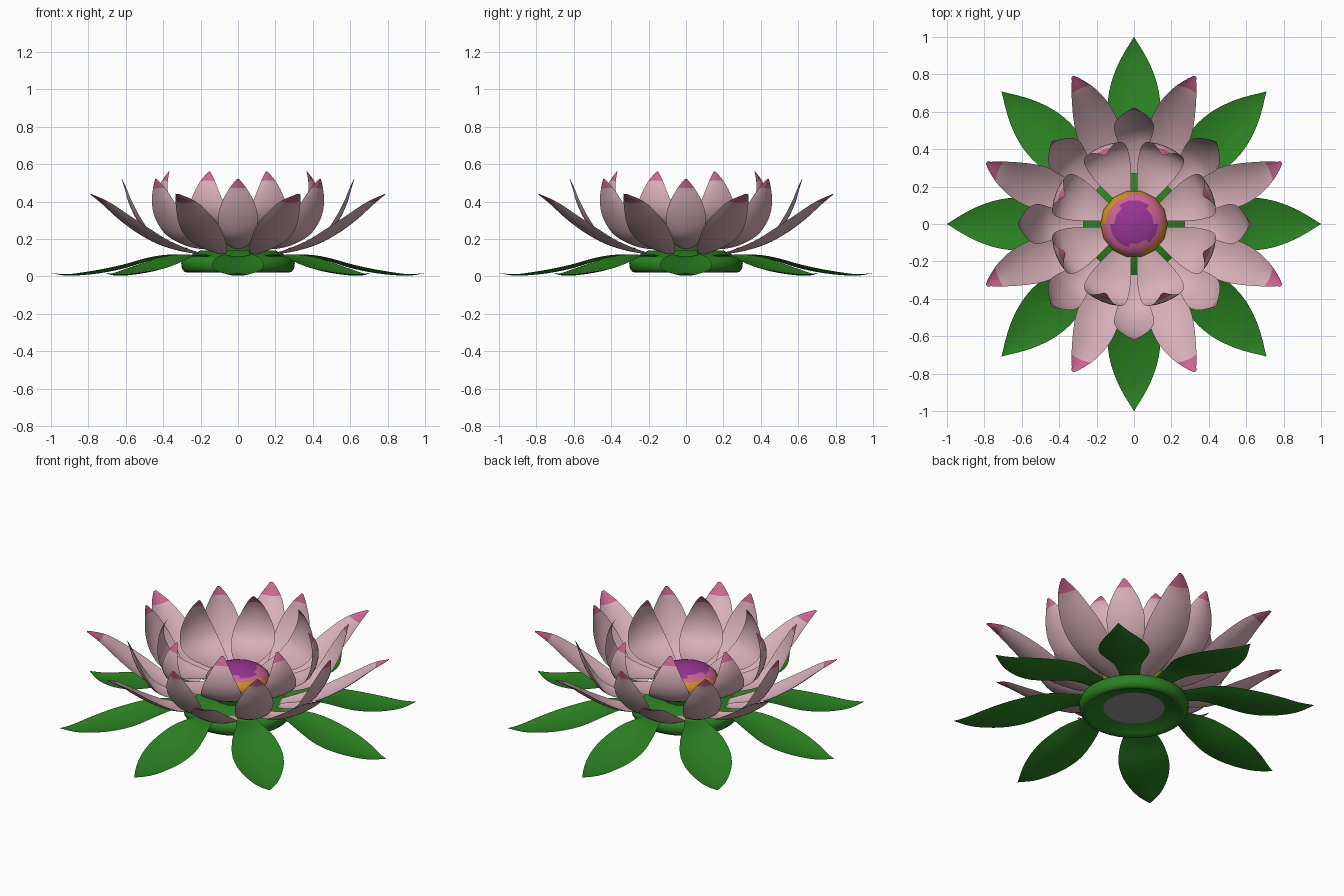
import bpy, math
from mathutils import Vector

cube = bpy.data.objects.get("Cube")
if cube:
    bpy.data.objects.remove(cube, do_unlink=True)


def material(name, rgb):
    m = bpy.data.materials.new(name)
    m.use_nodes = True
    m.diffuse_color = (*rgb, 1)
    m.node_tree.nodes["Principled BSDF"].inputs["Base Color"].default_value = (*rgb, 1)
    return m


LEAF = material("leaf green", (0.024, 0.22, 0.016))
PETAL = material("pale pink", (0.68, 0.43, 0.48))
TIP = material("rose pink", (0.6, 0.13, 0.28))
GOLD = material("golden orange", (0.62, 0.29, 0.015))
PURPLE = material("purple", (0.32, 0.035, 0.3))
LIME = material("lime green", (0.4, 0.5, 0.03))
GREY = material("grey", (0.3, 0.3, 0.3))


def make_mesh(name, verts, faces, mats):
    mesh = bpy.data.meshes.new(name)
    mesh.from_pydata(verts, [], faces)
    for m in mats:
        mesh.materials.append(m)
    mesh.shade_smooth()
    return mesh


def place(name, mesh, angle=0):
    ob = bpy.data.objects.new(name, mesh)
    ob.rotation_euler.z = angle
    bpy.context.scene.collection.objects.link(ob)
    return ob


def spline(points, t):
    """Smooth curve through the points, with t from 0 to 1."""
    n = len(points) - 1
    i = min(int(t * n), n - 1)
    u = t * n - i
    a, b, c, d = (Vector(points[max(0, min(n, i + k))]) for k in (-1, 0, 1, 2))
    m0, m1 = (c - a) / 2, (d - b) / 2
    return (b * (2*u**3 - 3*u**2 + 1) + m0 * (u**3 - 2*u**2 + u)
            + c * (3*u**2 - 2*u**3) + m1 * (u**3 - u**2))


def blade(name, points, cup, mats, tip_start=1.0, bow=0.0, rows=20, cols=8):
    """Cupped petal or leaf along +x; each point is radius, height, half width.
    bow bends it sideways."""
    verts, faces = [], []
    for r in range(rows + 1):
        t = r / rows
        p = spline(points, t)
        d = spline(points, min(1, t + 0.02)) - spline(points, max(0, t - 0.02))
        normal = Vector((-d.y, d.x)).normalized()
        half = max(p.z, 0.001)
        side = bow * math.sin(math.pi * t * t)
        for c in range(cols + 1):
            s = 2 * c / cols - 1
            lift = cup * half * s * s
            verts.append((p.x + normal.x * lift, half * s + side, p.y + normal.y * lift))
    w = cols + 1
    for r in range(rows):
        for c in range(cols):
            a = r * w + c
            faces.append((a, a + w, a + w + 1, a + 1))
    mesh = make_mesh(name, verts, faces, mats)
    for i, poly in enumerate(mesh.polygons):
        if (i // cols + 0.5) / rows > tip_start:
            poly.material_index = 1
    return mesh


def ring_of(name, meshes, offset):
    """Eight copies around the centre, taking the meshes in turn."""
    for k in range(8):
        place(f"{name}_{k + 1}", meshes[k % len(meshes)], math.radians(45 * k + offset))


def lathe(name, profile, sides, mats, bands):
    """Turn a radius, height profile; bands gives a material slot per segment."""
    verts = [(r * math.cos(2 * math.pi * k / sides), r * math.sin(2 * math.pi * k / sides), z)
             for r, z in profile for k in range(sides)]
    faces, slots = [], []
    for i in range(len(profile) - 1):
        for k in range(sides):
            n = (k + 1) % sides
            faces.append((i*sides + k, i*sides + n, (i+1)*sides + n, (i+1)*sides + k))
            slots.append(bands[i])
    mesh = make_mesh(name, verts, faces, mats)
    mesh.polygons.foreach_set("material_index", slots)
    ob = place(name, mesh)
    bpy.context.view_layer.objects.active = ob
    bpy.ops.object.select_all(action='DESELECT')
    ob.select_set(True)
    bpy.ops.object.shade_smooth_by_angle(angle=math.radians(50))
    return ob


# Drooping leaves
leaf = blade("leaf", [(0.2, 0.1, 0.05), (0.35, 0.107, 0.07), (0.47, 0.085, 0.115),
                      (0.6, 0.045, 0.14), (0.72, 0.02, 0.13), (0.83, 0.007, 0.095),
                      (0.92, 0.004, 0.05), (1.0, 0.018, 0.0)], 0.15, [LEAF])
ring_of("leaf", [leaf], 0)

# Three whorls of petals, widest spread to most upright
outer_shape = [(0.24, 0.12, 0.035), (0.34, 0.137, 0.075), (0.46, 0.175, 0.105),
               (0.57, 0.235, 0.116), (0.67, 0.305, 0.1), (0.77, 0.385, 0.062),
               (0.855, 0.44, 0.008)]
outer = [blade("outer_petal", outer_shape, 0.22, [PETAL, TIP], 0.87, bow)
         for bow in (-0.02, 0.02)]
ring_of("outer_petal", outer, 22.5)

middle = blade("middle_petal", [(0.27, 0.145, 0.03), (0.37, 0.162, 0.062), (0.47, 0.21, 0.092),
                                (0.54, 0.3, 0.107), (0.583, 0.39, 0.086),
                                (0.605, 0.465, 0.048), (0.622, 0.52, 0.006)],
               0.22, [PETAL, TIP], 0.85)
ring_of("middle_petal", [middle], 0)

# The inner whorl springs from the seed head, level before it turns up
inner = blade("inner_petal", [(0.15, 0.235, 0.045), (0.24, 0.238, 0.082), (0.33, 0.25, 0.112),
                              (0.41, 0.295, 0.122), (0.445, 0.37, 0.106),
                              (0.447, 0.45, 0.073), (0.428, 0.515, 0.04), (0.4, 0.56, 0.006)],
              0.15, [PETAL, TIP], 0.85)
ring_of("inner_petal", [inner], 22.5)

# Seed head: stalk, golden rim, rose band and purple crown
dome = [(0.18 * math.cos(a), 0.24 + 0.085 * math.sin(a))
        for a in (math.radians(d) for d in (0, 18, 32, 44, 54, 62, 75, 90))]
seed = lathe("seed_head", [(0.14, 0.12), (0.15, 0.19), (0.172, 0.215)] + dome, 14,
             [LIME, GOLD, TIP, PURPLE, LEAF], [4, 0, 0, 1, 1, 2, 2, 3, 3, 3])
# Ragged edges between the colours
for poly in seed.data.polygons:
    row, k = divmod(poly.index, 14)
    if row == 4 and k % 7 < 4:
        poly.material_index = 2
    if row == 6 and k % 5 > 1:
        poly.material_index = 3

# Base with a raised middle and a recessed underside
lathe("base", [(0.0, 0.14), (0.2, 0.138), (0.265, 0.108), (0.295, 0.095), (0.304, 0.07),
               (0.3, 0.042), (0.285, 0.023), (0.265, 0.02), (0.245, 0.032), (0.17, 0.05)],
      32, [LEAF], [0] * 9)
lathe("base_underside", [(0.17, 0.05), (0.0, 0.05)], 32, [GREY], [0])
